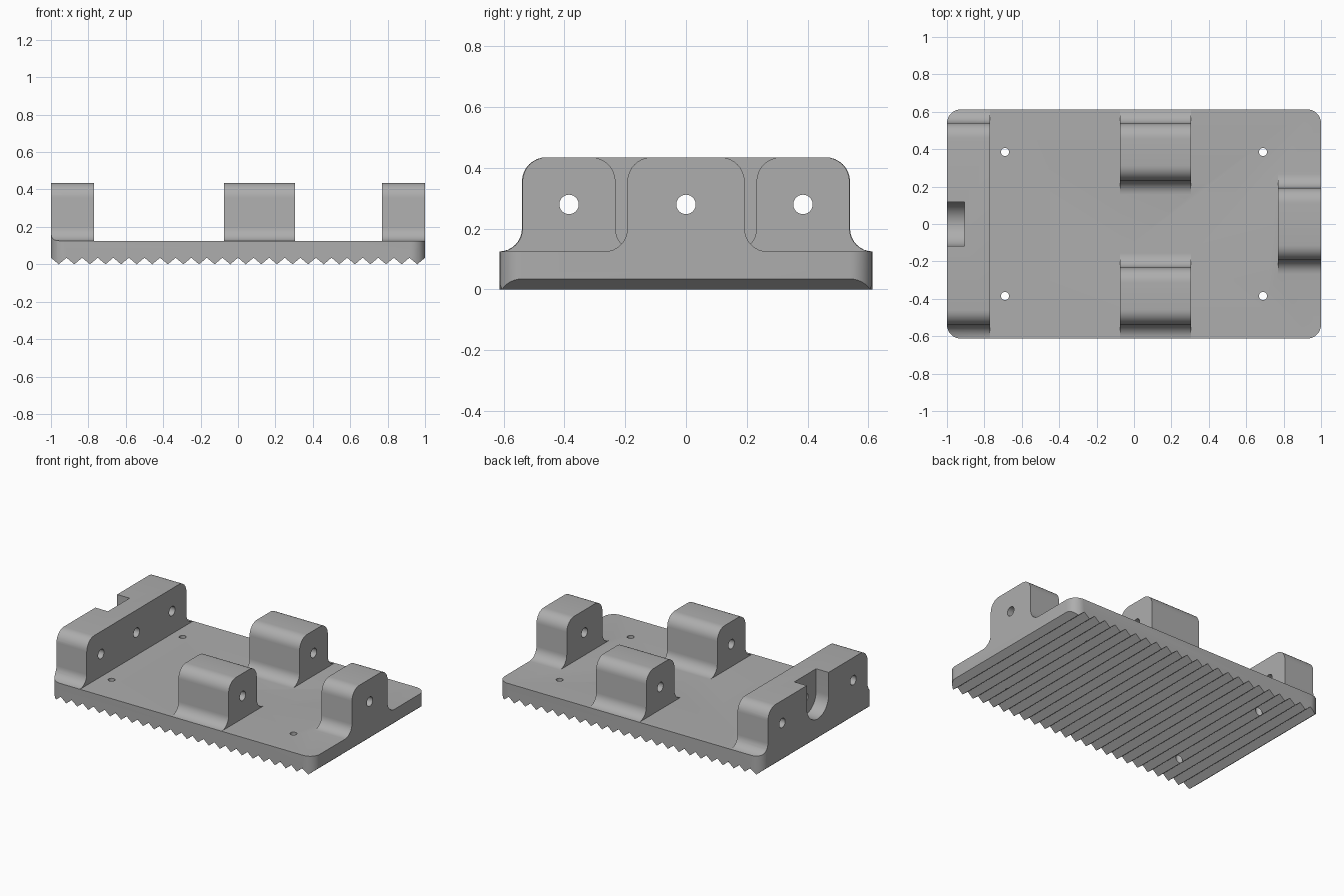
import bpy, bmesh, math
from mathutils import Vector

cube = bpy.data.objects.get("Cube")
if cube:
    bpy.data.objects.remove(cube, do_unlink=True)

grey = bpy.data.materials.new("grey_plastic")
grey.use_nodes = True
COLOUR = (0.42, 0.42, 0.42, 1)
grey.diffuse_color = COLOUR
grey.node_tree.nodes["Principled BSDF"].inputs["Base Color"].default_value = COLOUR

LENGTH, HALF_W, TOP = 1.0, 0.613, 0.125
BLOCK_TOP, HOLE_Z, SIDE_Y = 0.435, 0.28, 0.385
TEETH, TOOTH = 24, 0.035


def prism(name, outline, axis, lo, hi):
    """Extrude a 2D outline along an axis; the outline uses the other two axes in order."""
    def place(p, d):
        c = list(p)
        c.insert("xyz".index(axis), d)
        return Vector(c)
    bm = bmesh.new()
    face = bm.faces.new([bm.verts.new(place(p, lo)) for p in outline])
    ext = bmesh.ops.extrude_face_region(bm, geom=[face])
    moved = [v for v in ext["geom"] if isinstance(v, bmesh.types.BMVert)]
    bmesh.ops.translate(bm, verts=moved, vec=place((0, 0), hi - lo))
    bmesh.ops.recalc_face_normals(bm, faces=bm.faces)
    mesh = bpy.data.meshes.new(name)
    bm.to_mesh(mesh)
    bm.free()
    mesh.materials.append(grey)
    obj = bpy.data.objects.new(name, mesh)
    bpy.context.collection.objects.link(obj)
    return obj


def arc(cx, cy, r, start, end, n=8):
    return [(cx + r * math.cos(math.radians(start + (end - start) * i / n)),
             cy + r * math.sin(math.radians(start + (end - start) * i / n)))
            for i in range(n + 1)]


def combine(target, tool, operation):
    mod = target.modifiers.new("combine", "BOOLEAN")
    mod.operation, mod.object, mod.solver = operation, tool, "EXACT"
    bpy.context.view_layer.objects.active = target
    bpy.ops.object.modifier_apply(modifier=mod.name)
    bpy.data.objects.remove(tool, do_unlink=True)


def block(name, centre, half, x0, x1):
    """Lug with rounded top edges and flared feet."""
    r, foot = 0.08, 0.075
    right = [(half + foot, TOP - 0.04)]
    right += arc(half + foot, TOP + foot, foot, 270, 180)
    right += arc(half - r, BLOCK_TOP - r, r, 0, 90)
    outline = right + [(-y, z) for y, z in reversed(right)]
    return prism(name, [(centre + y, z) for y, z in outline], "x", x0, x1)


# Base plate with a ridged underside
pitch = 2 * LENGTH / TEETH
ridges = [(-LENGTH + pitch * i / 2, TOOTH if i % 2 == 0 else 0) for i in range(TEETH * 2 + 1)]
body = prism("ridged_mount_plate", ridges + [(LENGTH, TOP), (-LENGTH, TOP)], "y", -0.7, 0.7)

# Mounting lugs
for args in [("long_lug", 0, 0.54, -1.05, -0.77),
             ("back_lug", SIDE_Y, 0.153, -0.075, 0.305),
             ("front_lug", -SIDE_Y, 0.153, -0.075, 0.305),
             ("end_lug", 0, 0.193, 0.77, 1.05)]:
    combine(body, block(*args), "UNION")

# Trim to the rounded plan
r = 0.075
plan = []
for sx, sy, a in [(1, 1, 0), (-1, 1, 90), (-1, -1, 180), (1, -1, 270)]:
    plan += arc(sx * (LENGTH - r), sy * (HALF_W - r), r, a, a + 90)
combine(body, prism("plan_trim", plan, "z", -0.1, 0.6), "INTERSECT")

# Rod holes through the lugs
for y in (-SIDE_Y, 0, SIDE_Y):
    circle = arc(y, HOLE_Z, 0.032, 0, 360, 24)[:-1]
    combine(body, prism("rod_hole", circle, "x", -1.2, 1.2), "DIFFERENCE")

# Screw holes through the plate
for x in (-0.69, 0.69):
    for y in (-SIDE_Y, SIDE_Y):
        circle = arc(x, y, 0.022, 0, 360, 20)[:-1]
        combine(body, prism("screw_hole", circle, "z", -0.1, 0.3), "DIFFERENCE")

# U-shaped notch in the outer face of the long lug
notch = arc(0, HOLE_Z, 0.118, 180, 360, 20) + [(0.118, 0.6), (-0.118, 0.6)]
combine(body, prism("notch", notch, "x", -1.2, -0.905), "DIFFERENCE")

bpy.ops.object.select_all(action="DESELECT")
body.select_set(True)
bpy.context.view_layer.objects.active = body
bpy.ops.object.shade_smooth_by_angle(angle=math.radians(30))
